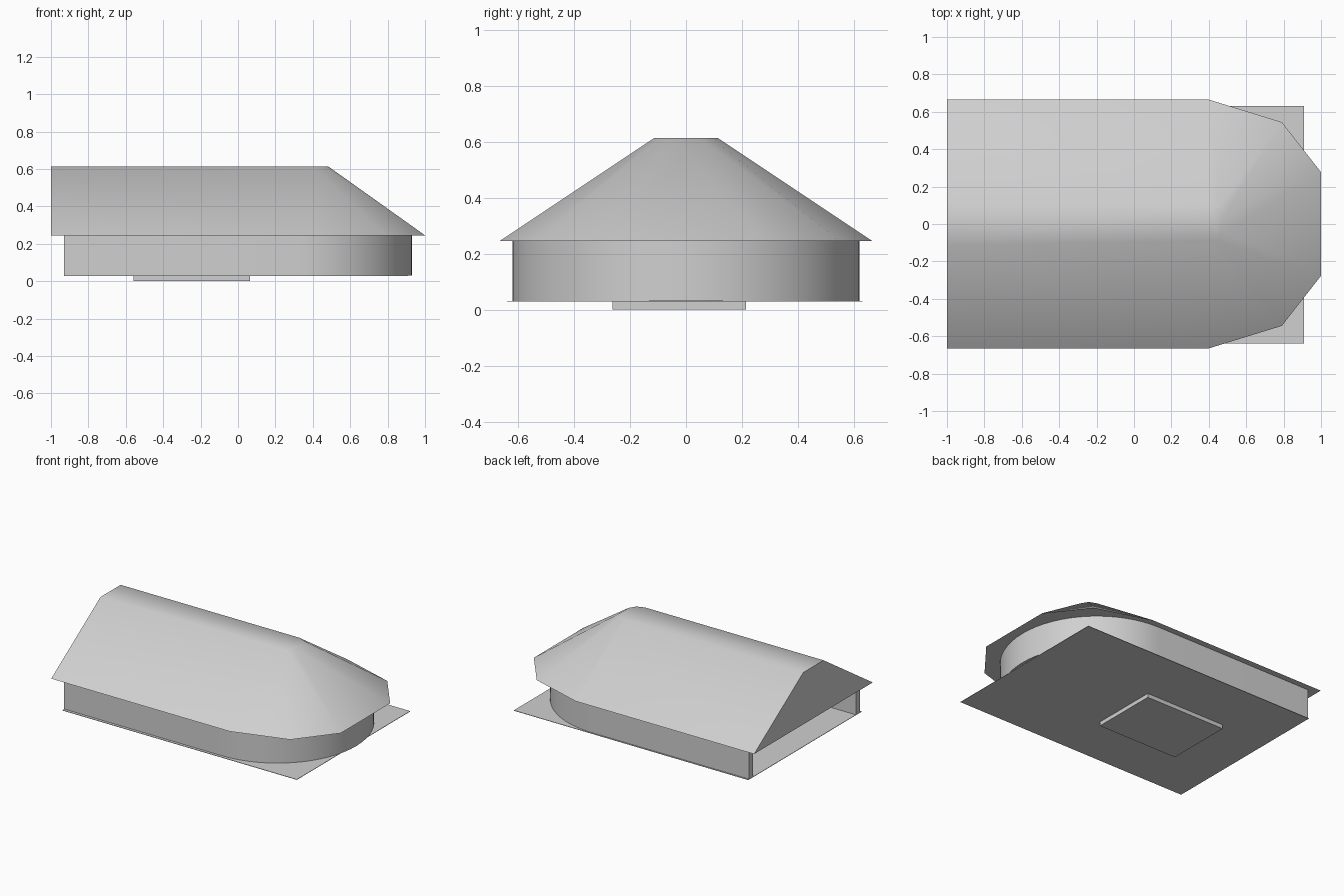
import bpy, bmesh, math

if "Cube" in bpy.data.objects:
    bpy.data.objects.remove(bpy.data.objects["Cube"])

grey = bpy.data.materials.new("light grey")
grey.diffuse_color = (0.63, 0.63, 0.63, 1)
grey.use_nodes = True
grey.node_tree.nodes["Principled BSDF"].inputs["Base Color"].default_value = grey.diffuse_color


def make(name, bm, smooth=False):
    bmesh.ops.recalc_face_normals(bm, faces=bm.faces)
    mesh = bpy.data.meshes.new(name)
    bm.to_mesh(mesh)
    bm.free()
    mesh.materials.append(grey)
    ob = bpy.data.objects.new(name, mesh)
    bpy.context.collection.objects.link(ob)
    if smooth:
        bpy.ops.object.select_all(action='DESELECT')
        bpy.context.view_layer.objects.active = ob
        ob.select_set(True)
        bpy.ops.object.shade_smooth_by_angle(angle=math.radians(60))
    return ob


def mirrored(half):
    """Complete an outline from its +y half, ordered from back to front."""
    return half + [(x, -y) for x, y in reversed(half)]


def loft(bm, low, high):
    """Join two equal loops with a closed band of quads."""
    n = len(low)
    for i in range(n):
        j = (i + 1) % n
        bm.faces.new((low[i], low[j], high[j], high[i]))


# Roof: faceted eave outline lofted to a small flat ridge, closed gable
eave = mirrored([(-1, 0.665), (0.4, 0.665), (0.79, 0.545), (1, 0.277)])
ridge = mirrored([(-1, 0.113), (0.4, 0.113), (0.455, 0.092), (0.483, 0.047)])
bm = bmesh.new()
low = [bm.verts.new((x, y, 0.245)) for x, y in eave]
high = [bm.verts.new((x, y, 0.613)) for x, y in ridge]
loft(bm, low, high)
bm.faces.new(low)
bm.faces.new(high)
make("roof", bm, True)


# Wall: U-shaped, rounded at +x and open at the back end
def wall_path(radius, segments=32):
    arc = [(0.31 + radius * math.cos(a), radius * math.sin(a))
           for a in (math.pi / 2 - math.pi * i / segments for i in range(segments + 1))]
    return [(-0.93, radius)] + arc + [(-0.93, -radius)]


outline = wall_path(0.62), wall_path(0.575)
bm = bmesh.new()
ob_, ib, it, ot = [[bm.verts.new((x, y, z)) for x, y in outline[k]]
                   for k, z in ((0, 0.03), (1, 0.03), (1, 0.245), (0, 0.245))]
for i in range(len(ob_) - 1):
    for a, b in ((ob_, ib), (ib, it), (it, ot), (ot, ob_)):
        bm.faces.new((a[i], a[i + 1], b[i + 1], b[i]))
for i in (0, -1):
    bm.faces.new((ob_[i], ib[i], it[i], ot[i]))
make("curved_wall", bm, True)


def box(name, x0, x1, y0, y1, z0, z1):
    bm = bmesh.new()
    bmesh.ops.create_cube(bm, size=1)
    for v in bm.verts:
        v.co = ((x0 + x1) / 2 + v.co.x * (x1 - x0),
                (y0 + y1) / 2 + v.co.y * (y1 - y0),
                (z0 + z1) / 2 + v.co.z * (z1 - z0))
    return make(name, bm)


# Thin rectangular floor and the small slab under it
box("floor", -0.93, 0.91, -0.64, 0.63, 0.028, 0.031)
box("foundation_slab", -0.56, 0.065, -0.262, 0.215, 0.0, 0.028)
